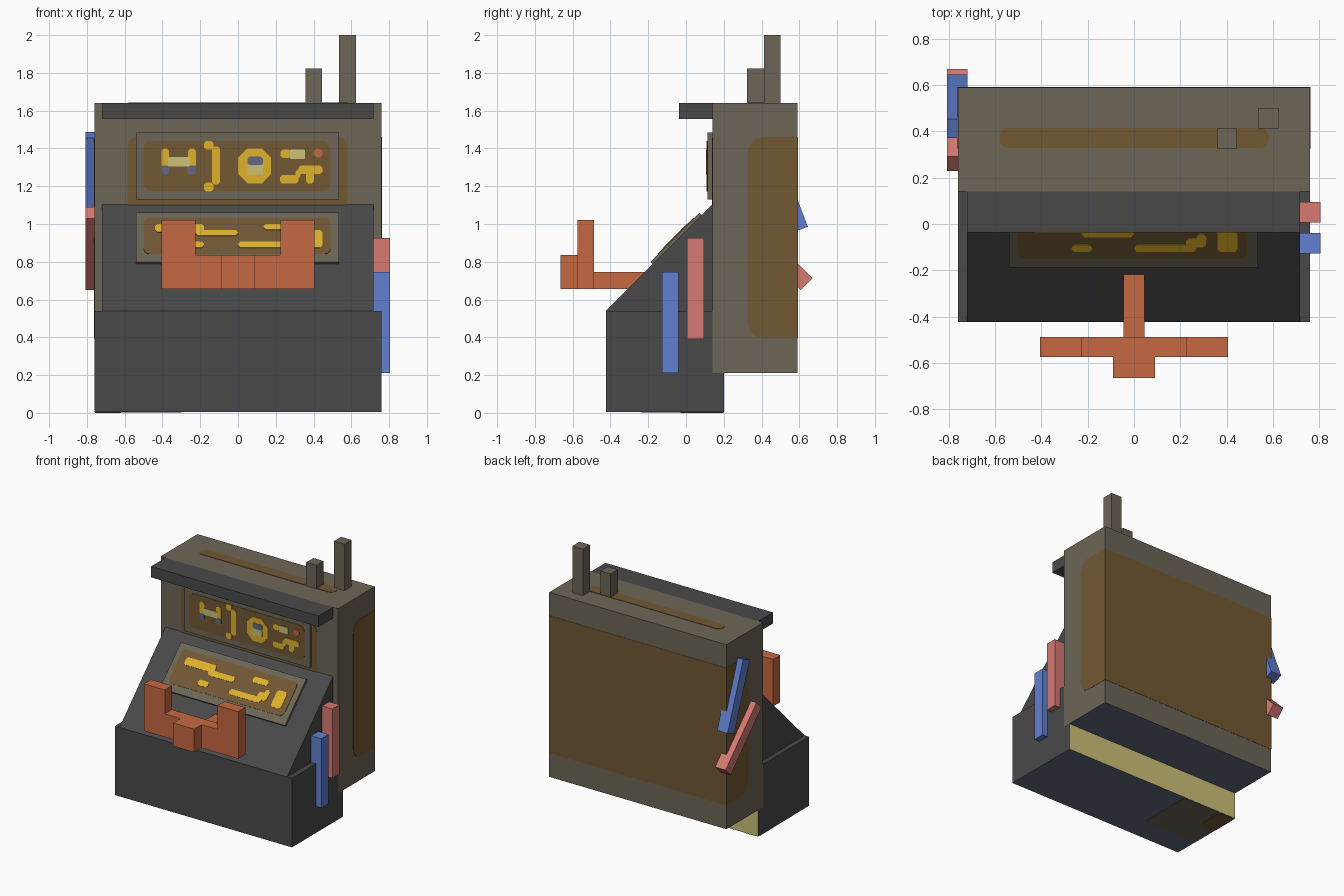
import bpy, bmesh, math
from mathutils import Matrix, Vector

if "Cube" in bpy.data.objects:
    bpy.data.objects.remove(bpy.data.objects["Cube"])


def lin(c):
    c /= 255
    return c / 12.92 if c <= 0.04045 else ((c + 0.055) / 1.055) ** 2.4


def mat(name, *rgb):
    m = bpy.data.materials.new(name)
    m.diffuse_color = (*[lin(c) for c in rgb], 1)
    m.use_nodes = True
    m.node_tree.nodes["Principled BSDF"].inputs["Base Color"].default_value = m.diffuse_color
    return m


DARK = mat("dark_grey", 73, 73, 73)
METAL = mat("warm_grey", 109, 102, 87)
RUST = mat("rust_brown", 114, 88, 52)
YELLOW = mat("yellow", 222, 178, 42)
PALE = mat("pale_yellow", 204, 193, 120)
SLATE = mat("slate_blue", 98, 106, 124)
ORANGE = mat("orange", 198, 104, 67)
PINK = mat("pink", 214, 122, 114)
BLUE = mat("blue", 98, 127, 208)


def finish(name, bm, *mats):
    bmesh.ops.recalc_face_normals(bm, faces=bm.faces)
    me = bpy.data.meshes.new(name)
    bm.to_mesh(me)
    bm.free()
    for m in mats:
        me.materials.append(m)
    ob = bpy.data.objects.new(name, me)
    bpy.context.collection.objects.link(ob)
    return ob


def prism(bm, pts, M, lo, hi):
    """Extrude a 2D outline between two depths in the frame M."""
    a = [bm.verts.new(M @ Vector((x, y, lo))) for x, y in pts]
    b = [bm.verts.new(M @ Vector((x, y, hi))) for x, y in pts]
    bm.faces.new(a)
    bm.faces.new(b)
    for i in range(len(pts)):
        j = (i + 1) % len(pts)
        bm.faces.new((a[i], a[j], b[j], b[i]))


def rounded(x0, x1, y0, y1, r, seg):
    pts = []
    for k, (cx, cy) in enumerate(((x1 - r, y1 - r), (x0 + r, y1 - r),
                                  (x0 + r, y0 + r), (x1 - r, y0 + r))):
        for i in range(seg + 1):
            a = math.pi / 2 * (k + i / seg)
            pts.append((cx + r * math.cos(a), cy + r * math.sin(a)))
    return pts


def frame(X, Y, N, O):
    return Matrix((X, Y, N)).transposed().to_4x4() if O is None else \
        Matrix.Translation(O) @ Matrix((X, Y, N)).transposed().to_4x4()


def plates(name, m, M, rects, hi, r=0.012, seg=1, lo=0.0):
    bm = bmesh.new()
    for rc in rects:
        prism(bm, rounded(*rc, r, seg), M, lo, hi)
    return finish(name, bm, m)


def box(name, m, x0, x1, y0, y1, z0, z1, *extra):
    bm = bmesh.new()
    prism(bm, ((x0, y0), (x1, y0), (x1, y1), (x0, y1)), Matrix(), z0, z1)
    return finish(name, bm, m, *extra)


S = math.sqrt(0.5)
SCREEN = frame((1, 0, 0), (0, 0, 1), (0, -1, 0), (0, 0.115, 0))
FRONT = frame((1, 0, 0), (0, 0, 1), (0, -1, 0), (0, 0.14, 0))
SLOPE = frame((1, 0, 0), (0, 1, 1), (0, -S, S), (0, -0.988, 0))
TOP = frame((1, 0, 0), (0, 1, 0), (0, 0, 1), (0, 0, 1.64))
BELOW = frame((1, 0, 0), (0, 1, 0), (0, 0, -1), (0, 0, 0.008))
SIDE = frame((0, 1, 0), (0, 0, 1), (1, 0, 0), (0, 0, 0))

# Cabinet and base: underside slate, back of the base pale
cabinet = box("cabinet", METAL, -0.76, 0.76, 0.14, 0.59, 0.21, 1.64, SLATE)
base = box("base", DARK, -0.759, 0.759, -0.423, 0.2, 0.005, 0.54, SLATE, PALE)
for ob in (cabinet, base):
    for p in ob.data.polygons:
        if p.normal.z < -0.5:
            p.material_index = 1
        elif ob is base and p.normal.y > 0.5:
            p.material_index = 2
box("visor", DARK, -0.72, 0.717, -0.037, 0.14, 1.555, 1.64)

# Sloped console
bm = bmesh.new()
prism(bm, ((-0.423, 0.54), (0.142, 0.54), (0.142, 1.105)), SIDE, -0.72, 0.717)
finish("console", bm, DARK)

# Rust: one block wraps the back and both sides, thin plates elsewhere
bm = bmesh.new()
outline = [(0.592, 0.395), (0.592, 1.46)] + [
    (0.41 + 0.085 * math.cos(a), z + 0.085 * s * abs(math.sin(a)))
    for z, s, angs in ((1.375, 1, (90, 120, 150, 180)), (0.48, -1, (180, 150, 120, 90)))
    for a in map(math.radians, angs)]
prism(bm, outline, SIDE, -0.762, 0.762)
finish("rust_wrap", bm, RUST)
plates("rust_front", RUST, FRONT, [(-0.585, 0.58, 1.0, 1.46)], 0.003, 0.05, 4)
plates("rust_top", RUST, TOP, [(-0.58, 0.58, 0.328, 0.415)], 0.003, 0.035, 4)
plates("bottom_patch", METAL, BELOW, [(-0.757, -0.30, -0.235, 0.198)], 0.006, 0.001)
plates("bottom_rust", RUST, BELOW, [(-0.757, -0.62, -0.03, 0.198)], 0.008, 0.03, 3)

# Upper screen
plates("screen", METAL, SCREEN, [(-0.54, 0.535, 1.13, 1.485)], 0, 0.001, 1, -0.03)
plates("screen_rust", RUST, SCREEN, [(-0.5, 0.49, 1.175, 1.44)], 0.003, 0.04, 4)
plates("screen_marks", YELLOW, SCREEN, [
    (-0.405, -0.365, 1.30, 1.40), (-0.265, -0.222, 1.30, 1.40),
    (-0.18, -0.13, 1.395, 1.44), (-0.138, -0.095, 1.21, 1.41), (-0.18, -0.13, 1.172, 1.22),
    (0.225, 0.28, 1.35, 1.395), (0.32, 0.447, 1.265, 1.31),
    (0.222, 0.32, 1.215, 1.26), (0.305, 0.33, 1.24, 1.29),
    (0.36, 0.402, 1.215, 1.28)], 0.006)
plates("screen_ring", YELLOW, SCREEN, [(0, 0.175, 1.215, 1.4)], 0.006, 0.05, 1)
plates("pale_marks", PALE, SCREEN, [
    (-0.37, -0.255, 1.305, 1.355), (0.05, 0.132, 1.262, 1.312),
    (0.275, 0.355, 1.345, 1.395)], 0.008, 0.004)
plates("slate_marks", SLATE, SCREEN, [
    (-0.405, -0.365, 1.262, 1.31), (-0.268, -0.222, 1.262, 1.31),
    (0.05, 0.132, 1.312, 1.357)], 0.0075, 0.01)
plates("warning_dot", ORANGE, SCREEN, [(0.4, 0.448, 1.352, 1.4)], 0.006, 0.016)

# Console panel
plates("panel", METAL, SLOPE, [(-0.54, 0.535, 0.80, 1.06)], 0, 0.001, 1, -0.025)
plates("panel_rust", RUST, SLOPE, [(-0.5, 0.49, 0.84, 1.03)], 0.003, 0.03, 4)
plates("panel_marks", YELLOW, SLOPE, [
    (-0.44, -0.18, 0.953, 0.995), (-0.225, 0, 0.935, 0.965),
    (-0.27, -0.18, 0.872, 0.902), (0, 0.27, 0.872, 0.902),
    (0.135, 0.27, 0.966, 0.997), (0.225, 0.31, 0.89, 0.93),
    (0.27, 0.312, 0.91, 0.95), (0.36, 0.447, 0.872, 0.965)], 0.006)

# Steering yoke
box("yoke_stem", ORANGE, -0.045, 0.045, -0.5, -0.2, 0.655, 0.745)
box("yoke_bar", ORANGE, -0.225, 0.225, -0.575, -0.487, 0.655, 0.835)
box("yoke_hub", ORANGE, -0.09, 0.09, -0.665, -0.575, 0.655, 0.835)
for side, s in (("left", -1), ("right", 1)):
    a, b = sorted((s * 0.225, s * 0.405))
    box("yoke_grip_" + side, ORANGE, a, b, -0.575, -0.487, 0.655, 1.02)

# Antennas
box("tall_antenna", METAL, 0.535, 0.625, 0.412, 0.5, 1.62, 2.0)
box("short_antenna", METAL, 0.358, 0.445, 0.324, 0.412, 1.62, 1.822)

# Side levers: upright on the right, leaning on the left
for name, m, x, y, z, lean in (
        ("right_blue_lever", BLUE, 0.76, -0.083, 0.478, 0),
        ("right_pink_lever", PINK, 0.76, 0.05, 0.658, 0),
        ("left_blue_lever", BLUE, -0.763, 0.508, 1.22, 21),
        ("left_pink_lever", PINK, -0.763, 0.449, 0.87, 45)):
    ob = box(name, m, -0.045, 0.045, -0.044, 0.044, -0.268, 0.268)
    ob.location = (x, y, z)
    ob.rotation_euler.x = math.radians(lean)
